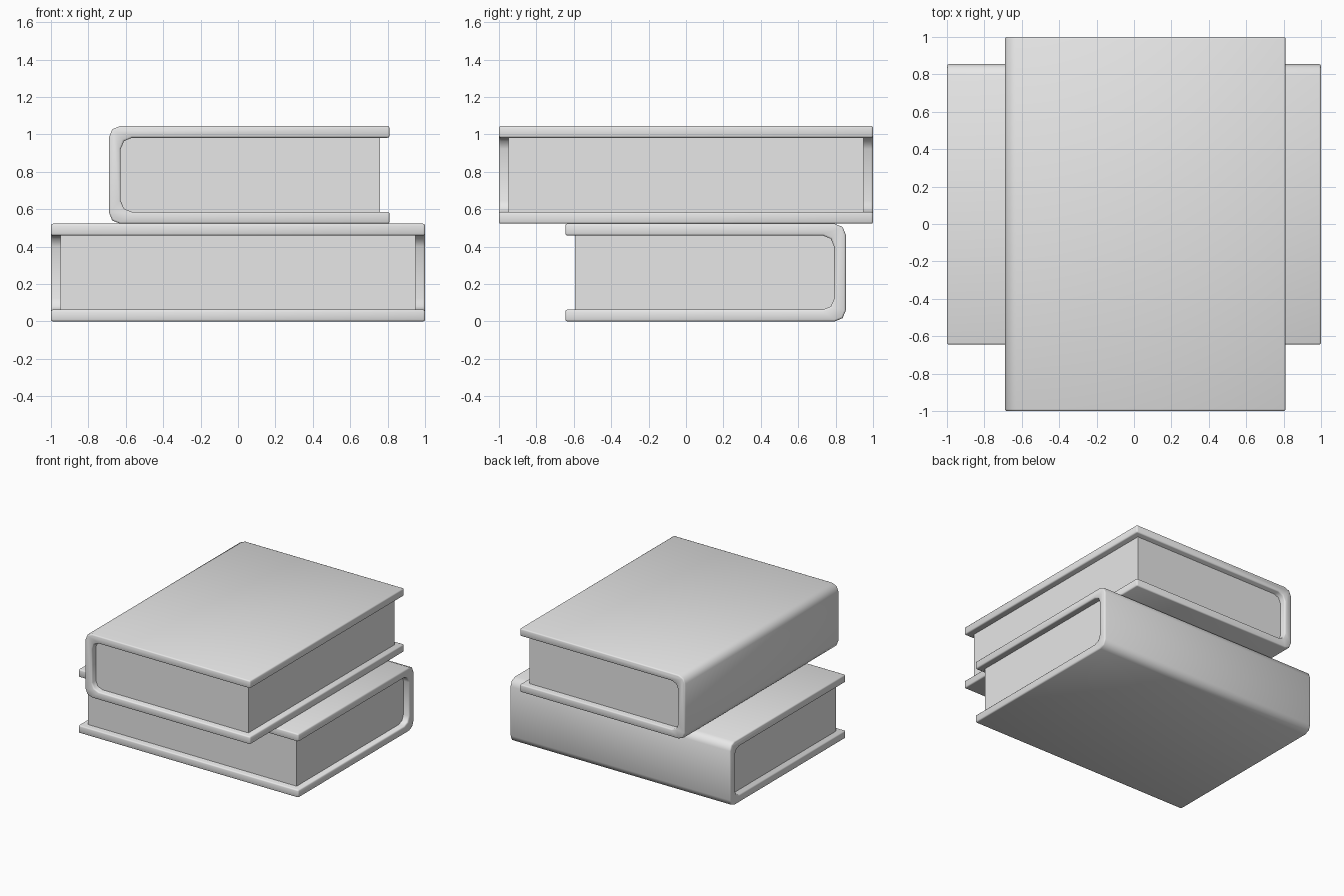
import bpy, bmesh, math
from mathutils import Matrix

default_cube = bpy.data.objects.get("Cube")
if default_cube:
    bpy.data.objects.remove(default_cube, do_unlink=True)

grey = bpy.data.materials.new("light grey")
grey.use_nodes = True
colour = (0.8, 0.8, 0.8, 1)
grey.diffuse_color = colour
grey.node_tree.nodes["Principled BSDF"].inputs["Base Color"].default_value = colour

HALF_WIDTH, HALF_LENGTH, HEIGHT = 0.75, 1.0, 0.5225
BOARD, CORNER, PAGE_INSET = 0.063, 0.06, 0.052


def c_profile(left, right, low, high, steps=2):
    """Open outline from the lower right, round the spine, to the upper right."""
    points = [(right, low)]
    for centre_z, start in ((low + CORNER, 270), (high - CORNER, 180)):
        for i in range(steps + 1):
            a = math.radians(start - 90 * i / steps)
            points.append((left + CORNER + CORNER * math.cos(a),
                           centre_z + CORNER * math.sin(a)))
    return points + [(right, high)]


def extruded(name, outline, half_length, matrix, bevel=0.0):
    """Extrude an xz outline along y, soften its sharp edges and place it."""
    bm = bmesh.new()
    base = bm.faces.new([bm.verts.new((x, -half_length, z)) for x, z in outline])
    result = bmesh.ops.extrude_face_region(bm, geom=[base], use_keep_orig=True)
    moved = [v for v in result["geom"] if isinstance(v, bmesh.types.BMVert)]
    bmesh.ops.translate(bm, verts=moved, vec=(0, 2 * half_length, 0))
    bmesh.ops.recalc_face_normals(bm, faces=bm.faces)
    if bevel:
        sharp = [e for e in bm.edges if e.calc_face_angle(0) > math.radians(60)]
        bmesh.ops.bevel(bm, geom=sharp, offset=bevel, segments=2,
                        profile=0.5, affect="EDGES")
    mesh = bpy.data.meshes.new(name)
    bm.to_mesh(mesh)
    bm.free()
    mesh.materials.append(grey)
    obj = bpy.data.objects.new(name, mesh)
    bpy.context.collection.objects.link(obj)
    obj.matrix_world = matrix
    bpy.ops.object.select_all(action="DESELECT")
    obj.select_set(True)
    bpy.context.view_layer.objects.active = obj
    bpy.ops.object.shade_smooth_by_angle(angle=math.radians(50))
    return obj


def book(prefix, matrix):
    # Wrap-around cover with a rounded spine
    outer = c_profile(-HALF_WIDTH, HALF_WIDTH, 0, HEIGHT)
    inner_box = (-HALF_WIDTH + BOARD, BOARD, HEIGHT - BOARD)
    inner = c_profile(inner_box[0], HALF_WIDTH, *inner_box[1:])
    extruded(prefix + "_cover", outer + inner[::-1], HALF_LENGTH, matrix, 0.01)
    # Page block filling the cover, set back on three sides
    pages = c_profile(inner_box[0], HALF_WIDTH - PAGE_INSET, *inner_box[1:])
    extruded(prefix + "_pages", pages, HALF_LENGTH - PAGE_INSET, matrix)


# Lower book lies with its spine to the back, upper book with its spine to -x
book("lower_book", Matrix.Translation((0, 0.105, 0)) @ Matrix.Rotation(-math.pi / 2, 4, "Z"))
book("upper_book", Matrix.Translation((0.06, 0, HEIGHT)))
